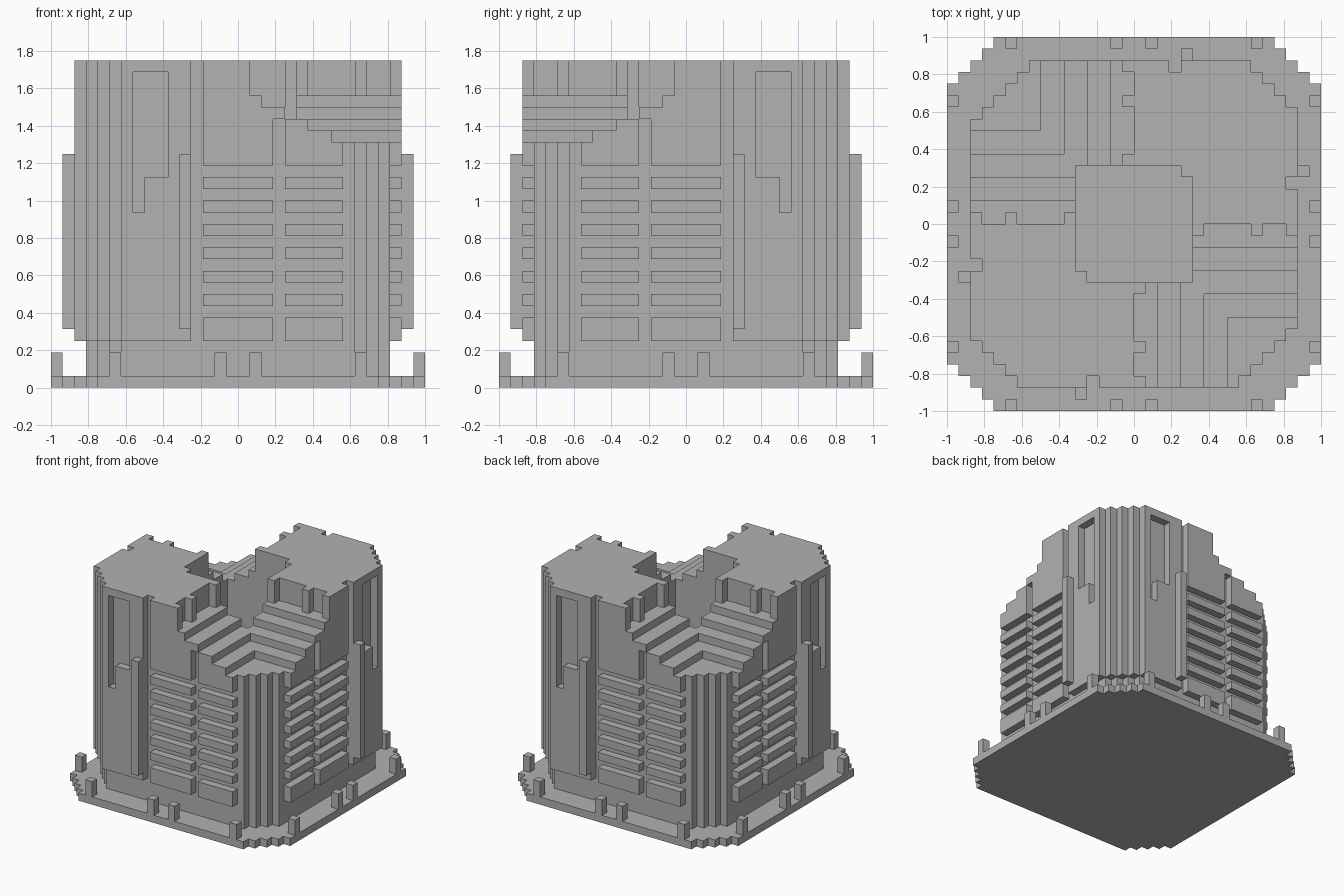
import bpy, bmesh
from mathutils import Vector

if "Cube" in bpy.data.objects:
    bpy.data.objects.remove(bpy.data.objects["Cube"])

U = 1 / 16  # edge of one building block

stone = bpy.data.materials.new("grey_stone")
stone.use_nodes = True
grey = (0.445, 0.445, 0.445, 1)
stone.diffuse_color = grey
stone.node_tree.nodes["Principled BSDF"].inputs["Base Color"].default_value = grey


def build(name, cells):
    """Mesh the outer skin of a set of unit blocks."""
    bm = bmesh.new()
    corners = {}

    def vert(p):
        key = tuple(round(c) for c in p)
        if key not in corners:
            corners[key] = bm.verts.new([c * U for c in key])
        return corners[key]

    for cell in cells:
        centre = Vector(cell) + Vector((.5, .5, .5))
        for axis in range(3):
            for sign in (-1, 1):
                near = list(cell)
                near[axis] += sign
                if tuple(near) in cells:
                    continue
                n, a, b = Vector(), Vector(), Vector()
                n[axis] = sign / 2
                a[(axis + 1) % 3] = .5
                b[(axis + 2) % 3] = sign / 2
                bm.faces.new([vert(centre + n + s * a + t * b)
                              for s, t in ((-1, -1), (1, -1), (1, 1), (-1, 1))])
    mesh = bpy.data.meshes.new(name)
    bm.to_mesh(mesh)
    bm.free()
    mesh.materials.append(stone)
    bpy.context.collection.objects.link(bpy.data.objects.new(name, mesh))


def block(x0, x1, y0, y1, z0, z1):
    return {(x, y, z) for x in range(x0, x1) for y in range(y0, y1) for z in range(z0, z1)}


def mirrored(cells):
    """Repeat blocks across both diagonals of the plan."""
    return {c for x, y, z in cells for c in
            ((x, y, z), (-1 - y, -1 - x, z), (-1 - x, -1 - y, z), (y, x, z))}


def outline(x, y, r, total):
    """Octagon with stepped corners, tested at block centres."""
    ax, ay = abs(x + .5), abs(y + .5)
    return max(ax, ay) < r and ax + ay < total


def inset(x, y):
    return min(abs(x + .5), abs(y + .5))


def is_tall(x, y):
    return (x + .5) * (y + .5) > 0


def roof(x, y):
    """Two full-height quarters, two quarters descending in steps."""
    if is_tall(x, y):
        return 28
    return max(21, 25 - int(inset(x, y) // 2))


def in_pit(x, y):
    ax, ay = abs(x + .5), abs(y + .5)
    cut_corner = is_tall(x, y) and min(ax, ay) > 4
    return max(ax, ay) < 5 and not cut_corner


def is_slat(z):
    return z in (4, 5) or (7 <= z < 18 and z % 2 == 1)


plan = [(x, y) for x in range(-16, 16) for y in range(-16, 16)]
core_plan = {(x, y) for x, y in plan if outline(x, y, 13, 22.5)}
skin_plan = [(x, y) for x, y in plan
             if outline(x, y, 14, 23.5) and (x, y) not in core_plan]

# Base plate and its railing posts
build("base_plate", {(x, y, 0) for x, y in plan if outline(x, y, 16, 27.5)})
posts = set()
for x in (-11, -2, 1, 10):
    posts |= block(x, x + 1, -16, -15, 1, 3)
build("railing_posts", mirrored(posts))

# Hollow tower core with stepped roof
build("tower_core", {(x, y, z) for x, y in core_plan for z in range(1, roof(x, y))
                     if not (in_pit(x, y) and z >= 14)})

# Outer skin: slats, upper wall panels, stepped panels and corner cladding
slats, upper, stepped, cladding = set(), set(), set(), set()
for x, y in skin_plan:
    a = inset(x, y)
    for z in range(4, roof(x, y)):
        cell = (x, y, z)
        if a > 9:
            if is_tall(x, y):
                cladding.add(cell)
        elif 3 < a < 4:
            if not is_tall(x, y) and z == 23:
                upper.add(cell)
        elif a < 3 or not is_tall(x, y):
            if z >= 19:
                upper.add(cell)
            elif is_slat(z):
                slats.add(cell)
        else:
            top = 15 if a > 8 else 18 if a > 6 else 28
            if z < top or z == 27:
                stepped.add(cell)
build("window_slats", slats)
build("upper_wall_panels", upper)
build("stepped_panels", stepped)
build("corner_cladding", cladding)

# Slim pilasters on the walls and pairs of columns at the low corners
build("wall_pilasters", mirrored(block(-5, -4, -15, -14, 5, 20)))
build("corner_columns", mirrored(block(10, 11, -12, -11, 1, 20)))

# Broken masonry along the edges of the tall quarters
rubble = block(8, 9, -2, -1, 24, 25)
for x in (5, 10, 13):
    rubble |= block(x, x + 1, -1, 0, 25, 28)
build("broken_parapet", mirrored(rubble))
